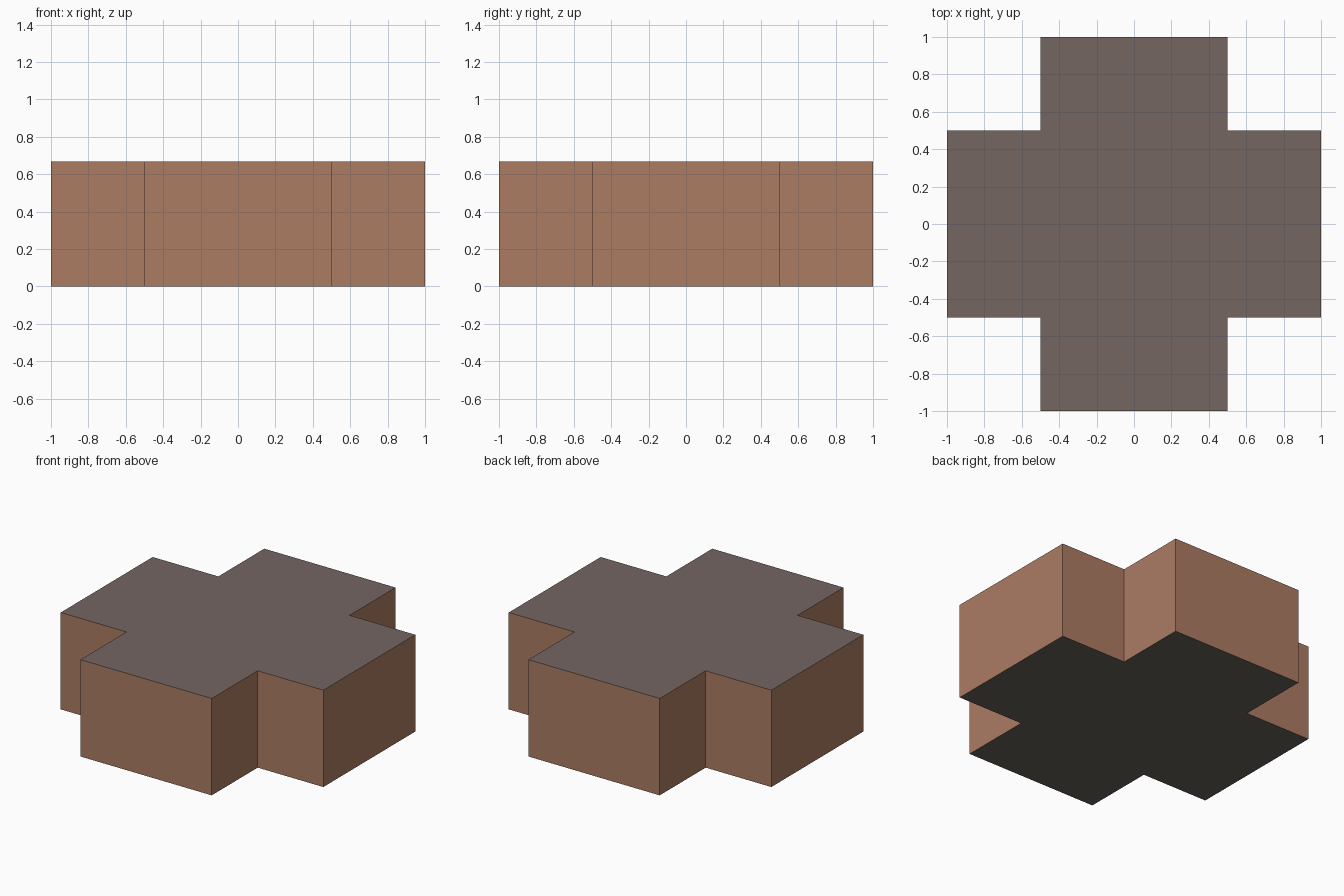
import bpy
import bmesh

if "Cube" in bpy.data.objects:
    bpy.data.objects.remove(bpy.data.objects["Cube"])

HEIGHT = 2 / 3
OUTER, INNER = 1.0, 0.5


def material(name, colour):
    mat = bpy.data.materials.new(name)
    mat.diffuse_color = (*colour, 1)
    mat.use_nodes = True
    mat.node_tree.nodes["Principled BSDF"].inputs["Base Color"].default_value = mat.diffuse_color
    return mat


# Plus-shaped outline: one arm's three corners, turned a quarter turn four times
outline = []
corners = [(OUTER, -INNER), (OUTER, INNER), (INNER, INNER)]
for _ in range(4):
    outline += corners
    corners = [(-y, x) for x, y in corners]

# Extrude the outline into a solid block
bm = bmesh.new()
base = bm.faces.new([bm.verts.new((x, y, 0)) for x, y in outline])
extruded = bmesh.ops.extrude_face_region(bm, geom=[base], use_keep_orig=True)
top_verts = [v for v in extruded["geom"] if isinstance(v, bmesh.types.BMVert)]
bmesh.ops.translate(bm, verts=top_verts, vec=(0, 0, HEIGHT))
bmesh.ops.recalc_face_normals(bm, faces=bm.faces)

# Clay walls, grey-brown top and darker underside
for face in bm.faces:
    face.normal_update()
    if face.normal.z > 0.5:
        face.material_index = 1
    elif face.normal.z < -0.5:
        face.material_index = 2

mesh = bpy.data.meshes.new("cross_block")
bm.to_mesh(mesh)
bm.free()
mesh.materials.append(material("clay_walls", (0.413, 0.202, 0.127)))
mesh.materials.append(material("grey_brown_top", (0.175, 0.133, 0.12)))
mesh.materials.append(material("grey_underside", (0.13, 0.122, 0.1)))
block = bpy.data.objects.new("cross_block", mesh)
bpy.context.collection.objects.link(block)
